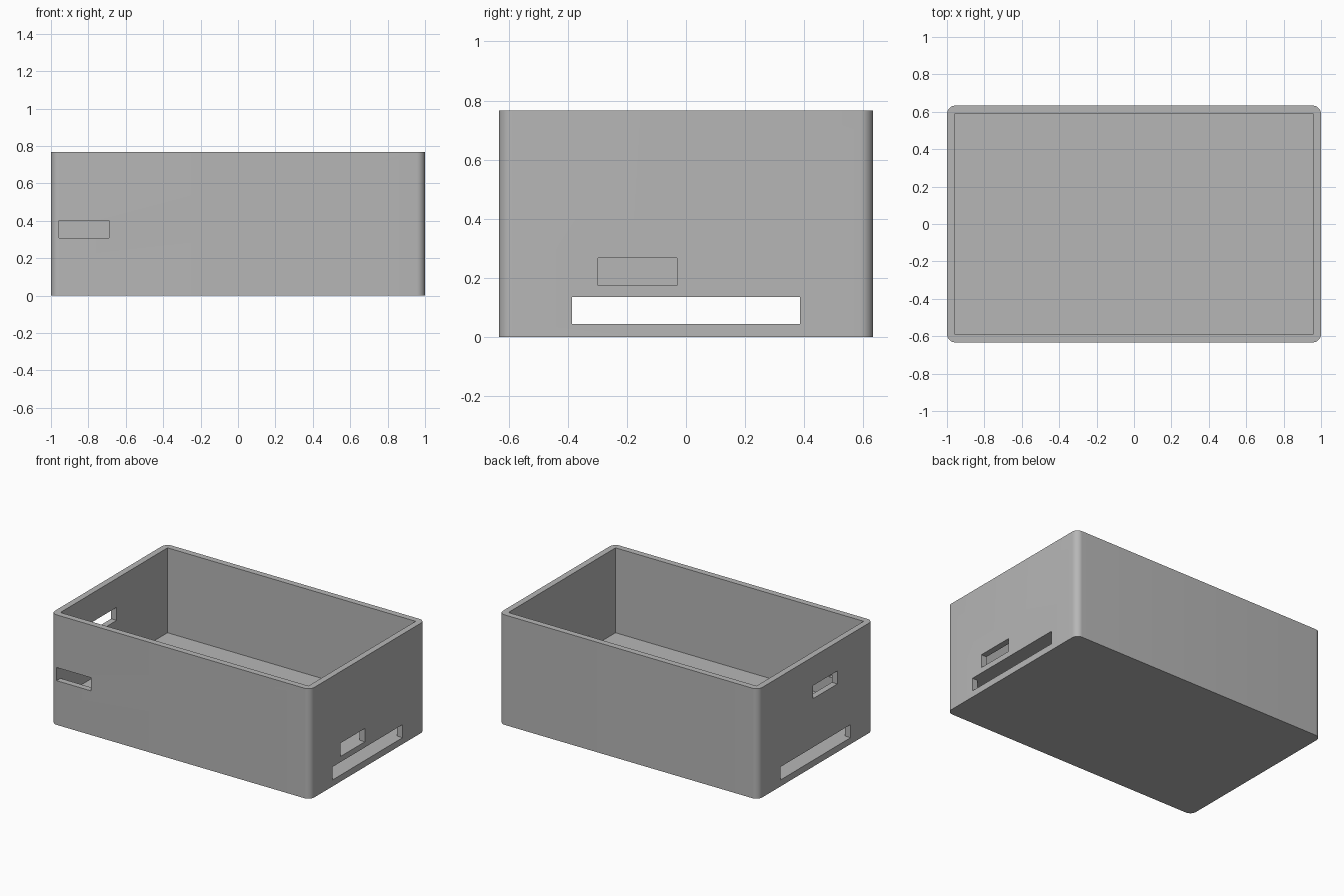
import bpy
import bmesh
import math
from mathutils import Matrix, Vector

old = bpy.data.objects.get("Cube")
if old:
    bpy.data.objects.remove(old, do_unlink=True)

HALF_X, HALF_Y, HEIGHT = 1.0, 0.633, 0.767
IN_X, IN_Y = 0.957, 0.59       # inner half sizes
BASE, SHELF_LOW, SHELF_TOP = 0.045, 0.136, 0.175

grey = bpy.data.materials.new("plain grey")
grey.use_nodes = True
colour = (0.47, 0.47, 0.47, 1)
grey.diffuse_color = colour
grey.node_tree.nodes["Principled BSDF"].inputs["Base Color"].default_value = colour


def box(name, low, high, radius=0):
    """Box between two corners, with optional rounded upright edges."""
    low, high = Vector(low), Vector(high)
    bm = bmesh.new()
    bmesh.ops.create_cube(bm, size=1, matrix=Matrix.Translation((low + high) / 2)
                          @ Matrix.Diagonal((*(high - low), 1)))
    if radius:
        upright = [e for e in bm.edges
                   if abs(e.verts[0].co.z - e.verts[1].co.z) > 0.1]
        bmesh.ops.bevel(bm, geom=upright, offset=radius, segments=10,
                        profile=0.5, affect='EDGES')
    mesh = bpy.data.meshes.new(name)
    bm.to_mesh(mesh)
    bm.free()
    mesh.materials.append(grey)
    obj = bpy.data.objects.new(name, mesh)
    bpy.context.collection.objects.link(obj)
    return obj


# Outer shell
case = box("case", (-HALF_X, -HALF_Y, 0), (HALF_X, HALF_Y, HEIGHT), 0.045)

# Hollows and wall openings
cutters = [
    box("lower_chamber", (-IN_X, -IN_Y, BASE), (IN_X, IN_Y, SHELF_LOW)),
    box("upper_chamber", (-IN_X, -IN_Y, SHELF_TOP), (IN_X, IN_Y, 1)),
    box("long_slot", (-1.1, -0.385, BASE), (1.1, 0.385, SHELF_LOW)),
    box("left_port", (0.9, -0.298, SHELF_TOP), (1.1, -0.03, 0.268)),
    box("right_port", (-1.1, -0.24, 0.475), (-0.9, 0.03, 0.566)),
    box("front_port", (-IN_X, -0.7, 0.308), (-0.69, -0.55, 0.4)),
]
bpy.context.view_layer.objects.active = case
for cutter in cutters:
    cutter.hide_render = True
    mod = case.modifiers.new(cutter.name, 'BOOLEAN')
    mod.operation = 'DIFFERENCE'
    mod.solver = 'EXACT'
    mod.object = cutter
    bpy.ops.object.modifier_apply(modifier=mod.name)
    bpy.data.objects.remove(cutter, do_unlink=True)

# Smooth rounded corners, crisp edges elsewhere
bpy.ops.object.select_all(action='DESELECT')
case.select_set(True)
bpy.ops.object.shade_smooth_by_angle(angle=math.radians(30))
